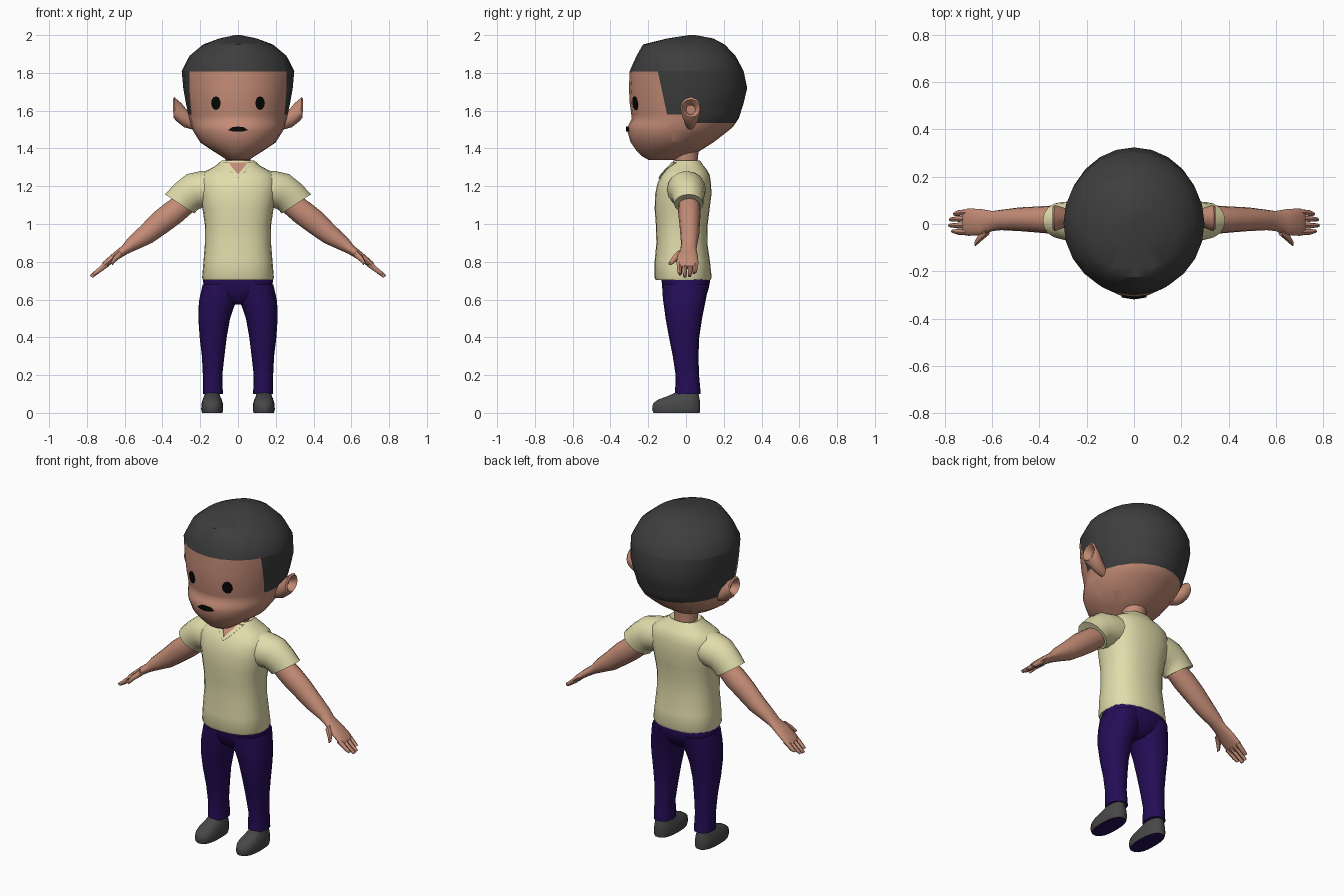
import bpy, bmesh, math
from mathutils import Vector
from mathutils.bvhtree import BVHTree


def material(name, rgb):
    m = bpy.data.materials.new(name)
    m.diffuse_color = (*rgb, 1)
    return m


SKIN = material("skin", (0.56, 0.265, 0.185))
HAIR = material("charcoal_hair", (0.048, 0.048, 0.048))
SHIRT = material("pale_yellow_cloth", (0.76, 0.72, 0.41))
PANTS = material("indigo_cloth", (0.018, 0.004, 0.095))
SHOE = material("grey_shoe", (0.065, 0.065, 0.065))
BLACK = material("black", (0.002, 0.002, 0.002))


def finish(bm, name, mats, angle=45):
    bmesh.ops.recalc_face_normals(bm, faces=bm.faces)
    me = bpy.data.meshes.new(name)
    bm.to_mesh(me)
    for m in mats:
        me.materials.append(m)
    me.shade_smooth()
    me.set_sharp_from_angle(angle=math.radians(angle))
    ob = bpy.data.objects.new(name, me)
    bpy.context.collection.objects.link(ob)
    return ob


def loft(rows, n=20, e=2.0, side=1):
    """Skin a row of oval rings; each row is x0, z0, x1, z1, y0, y1."""
    bm = bmesh.new()
    rings = []
    for x0, z0, x1, z1, y0, y1 in rows:
        ring = []
        for i in range(n):
            t = 2 * math.pi * i / n
            c, s = math.cos(t), math.sin(t)
            c = math.copysign(abs(c) ** (2 / e), c)
            s = math.copysign(abs(s) ** (2 / e), s)
            ring.append(bm.verts.new((side * ((x0 + x1) + c * (x1 - x0)) / 2,
                                      ((y0 + y1) + s * (y1 - y0)) / 2,
                                      ((z0 + z1) + c * (z1 - z0)) / 2)))
        rings.append(ring)
    for a, b in zip(rings, rings[1:]):
        for i in range(n):
            j = (i + 1) % n
            bm.faces.new((a[i], a[j], b[j], b[i]))
    bm.faces.new(rings[0])
    bm.faces.new(rings[-1])
    return bm


def level(rows):
    """Rows z, half width, y0, y1 of a part centred on x = 0."""
    return [(-w, z, w, z, a, b) for z, w, a, b in rows]


def plate(name, tree, outline, mat, lift=0.006):
    """Thin patch laid on the front of a surface; outline is in x, z."""
    bm = bmesh.new()
    cx = sum(p[0] for p in outline) / len(outline)
    cz = sum(p[1] for p in outline) / len(outline)

    def put(x, z):
        hit = tree.ray_cast(Vector((x, -2, z)), Vector((0, 1, 0)))[0]
        return bm.verts.new((x, (hit.y if hit else -0.1) - lift, z))
    mid = put(cx, cz)
    rings = [[put(cx + (x - cx) * f, cz + (z - cz) * f) for x, z in outline]
             for f in (0.5, 1)]
    back = [bm.verts.new(v.co + Vector((0, lift, 0))) for v in rings[1]]
    n = len(outline)
    for i in range(n):
        j = (i + 1) % n
        bm.faces.new((mid, rings[0][i], rings[0][j]))
        bm.faces.new((rings[0][i], rings[1][i], rings[1][j], rings[0][j]))
        bm.faces.new((rings[1][i], back[i], back[j], rings[1][j]))
    # open at the back, so make sure the front faces forward
    ob = finish(bm, name, [mat])
    if ob.data.polygons[0].normal.y > 0:
        ob.data.flip_normals()
    return ob


# Head with hair cut along the hairline
head = loft(level([
    (1.34, 0.06, -0.20, -0.06), (1.36, 0.09, -0.235, 0.0), (1.385, 0.13, -0.26, 0.07),
    (1.432, 0.20, -0.293, 0.145), (1.49, 0.236, -0.31, 0.22), (1.515, 0.246, -0.308, 0.25),
    (1.56, 0.258, -0.287, 0.28), (1.64, 0.276, -0.298, 0.305), (1.72, 0.29, -0.302, 0.324),
    (1.81, 0.298, -0.298, 0.305), (1.89, 0.257, -0.262, 0.262), (1.95, 0.185, -0.228, 0.205),
    (1.982, 0.10, -0.10, 0.145), (2.0, 0.015, 0.015, 0.05)]), n=24)
head_tree = BVHTree.FromBMesh(head)
slant = Vector((0, 0.23, 0.05))
for co, no in (((0, 0, 1.808), (0, 0, 1)), ((0, 0, 1.58), (0, 0, 1)),
               ((0, 0, 1.535), (0, 0, 1)), ((0, 0.03, 0), (0, 1, 0)),
               ((0, -0.15, 1.81), slant)):
    bmesh.ops.bisect_plane(head, geom=head.verts[:] + head.edges[:] + head.faces[:],
                           dist=1e-5, plane_co=co, plane_no=no)
for f in head.faces:
    c = f.calc_center_median()
    behind = (c - Vector((0, -0.15, 1.81))).dot(slant) > 0
    low = 1.58 if c.y < 0.03 else 1.535
    f.material_index = int(c.z > 1.808 or (behind and c.z > low))
finish(head, "head", [SKIN, HAIR])

# Eyes and mouth
for s, tag in ((1, "left"), (-1, "right")):
    plate("eye_" + tag, head_tree,
          [(s * 0.117 + 0.025 * math.cos(k * math.pi / 6),
            1.64 + 0.036 * math.sin(k * math.pi / 6)) for k in range(12)], BLACK)
plate("mouth", head_tree, [(-0.052, 1.497), (-0.03, 1.512), (0, 1.516), (0.03, 1.512),
                           (0.052, 1.497), (0.025, 1.49), (0, 1.489), (-0.025, 1.49)],
      BLACK, 0.009)

# Neck
finish(loft(level([(1.22, 0.07, -0.06, 0.07), (1.32, 0.065, -0.058, 0.06),
                   (1.42, 0.075, -0.08, 0.07)]), n=16), "neck", [SKIN])

# Shirt body
torso = loft(level([
    (0.703, 0.185, -0.16, 0.13), (0.715, 0.19, -0.166, 0.136), (0.80, 0.183, -0.166, 0.127),
    (0.90, 0.175, -0.157, 0.113), (1.0, 0.176, -0.16, 0.115), (1.08, 0.188, -0.166, 0.125),
    (1.16, 0.205, -0.163, 0.135), (1.22, 0.208, -0.15, 0.132), (1.26, 0.195, -0.128, 0.125),
    (1.285, 0.16, -0.108, 0.112), (1.31, 0.115, -0.085, 0.092), (1.335, 0.088, -0.066, 0.075),
    (1.325, 0.07, -0.06, 0.065)]), n=24, e=2.4)
torso_tree = BVHTree.FromBMesh(torso)
finish(torso, "shirt_body", [SHIRT])

# Open V of the collar, with a folded band on each side
plate("collar_opening", torso_tree, [(-0.052, 1.325), (0, 1.325), (0.052, 1.325),
                                     (0.026, 1.293), (0, 1.262), (-0.026, 1.293)], SKIN, 0.005)
for s, tag in ((1, "left"), (-1, "right")):
    plate("collar_band_" + tag, torso_tree,
          [(0, 1.262), (s * 0.026, 1.293), (s * 0.052, 1.327), (s * 0.078, 1.325),
           (s * 0.04, 1.278), (0, 1.242)], SHIRT, 0.009)

# Hips
finish(loft(level([(0.575, 0.03, -0.07, 0.06), (0.60, 0.10, -0.105, 0.095),
                   (0.65, 0.18, -0.122, 0.118), (0.70, 0.185, -0.13, 0.128),
                   (0.75, 0.17, -0.13, 0.11)]), n=20, e=2.5), "hips", [PANTS])

for s, tag in ((1, "left"), (-1, "right")):
    # Ear, a cupped funnel
    finish(loft([(0.24, 1.50, 0.25, 1.58, -0.005, 0.05), (0.285, 1.512, 0.30, 1.64, -0.015, 0.068),
                 (0.33, 1.548, 0.338, 1.672, -0.03, 0.08), (0.342, 1.565, 0.345, 1.66, -0.022, 0.074),
                 (0.325, 1.575, 0.33, 1.645, -0.01, 0.06), (0.30, 1.58, 0.305, 1.63, 0.0, 0.05)],
                n=12, side=s), "ear_" + tag, [SKIN])

    # Sleeve
    finish(loft([(0.13, 1.10, 0.12, 1.285, -0.10, 0.10), (0.185, 1.085, 0.20, 1.28, -0.10, 0.105),
                 (0.208, 1.08, 0.27, 1.264, -0.085, 0.10), (0.222, 1.067, 0.335, 1.212, -0.072, 0.095),
                 (0.231, 1.055, 0.386, 1.157, -0.062, 0.092), (0.25, 1.07, 0.37, 1.148, -0.045, 0.075)],
                n=16, side=s), "sleeve_" + tag, [SHIRT])

    # Arm and palm
    finish(loft([(0.22, 1.08, 0.30, 1.17, -0.04, 0.07), (0.30, 1.01, 0.385, 1.11, -0.042, 0.078),
                 (0.375, 0.955, 0.445, 1.062, -0.036, 0.074), (0.455, 0.90, 0.515, 0.99, -0.03, 0.07),
                 (0.54, 0.862, 0.583, 0.925, -0.026, 0.06), (0.585, 0.842, 0.612, 0.886, -0.03, 0.055),
                 (0.635, 0.812, 0.657, 0.85, -0.048, 0.063), (0.69, 0.775, 0.712, 0.802, -0.05, 0.066),
                 (0.712, 0.762, 0.726, 0.778, -0.046, 0.06)], n=16, side=s),
           "arm_" + tag, [SKIN])

    # Fingers and thumb
    for k, (y, cut) in enumerate(((-0.036, 0.012), (-0.007, 0.0), (0.023, 0.003), (0.05, 0.02))):
        finish(loft([(0.685, 0.775, 0.705, 0.80, y - 0.013, y + 0.013),
                     (0.735, 0.74, 0.752, 0.757, y * 0.93 - 0.012, y * 0.93 + 0.012),
                     (0.77 - cut, 0.715 + cut, 0.786 - cut, 0.727 + cut, y * 0.85 - 0.008, y * 0.85 + 0.008)],
                    n=8, side=s), f"finger_{tag}_{k + 1}", [SKIN])
    finish(loft([(0.61, 0.83, 0.63, 0.862, -0.05, -0.015), (0.645, 0.803, 0.66, 0.83, -0.078, -0.04),
                 (0.665, 0.782, 0.675, 0.797, -0.094, -0.07)], n=8, side=s),
           "thumb_" + tag, [SKIN])

    # Trouser leg
    legs = [(0.68, 0.003, 0.187, -0.127, 0.122), (0.60, 0.003, 0.205, -0.122, 0.105),
            (0.56, 0.022, 0.209, -0.116, 0.097), (0.50, 0.042, 0.21, -0.108, 0.085),
            (0.40, 0.06, 0.203, -0.09, 0.07), (0.30, 0.072, 0.191, -0.07, 0.066),
            (0.20, 0.083, 0.186, -0.055, 0.069), (0.10, 0.08, 0.186, -0.058, 0.078)]
    finish(loft([(a, z, b, z, c, d) for z, a, b, c, d in legs], n=16, e=2.3, side=s),
           "trouser_leg_" + tag, [PANTS])

    # Shoe with a dark sole
    shoes = [(0.0, 0.082, 0.19, -0.174, 0.074), (0.02, 0.078, 0.195, -0.181, 0.077),
             (0.05, 0.08, 0.193, -0.176, 0.076), (0.07, 0.086, 0.187, -0.15, 0.074),
             (0.088, 0.094, 0.18, -0.10, 0.07), (0.11, 0.10, 0.172, -0.05, 0.066)]
    shoe = loft([(a, z, b, z, c, d) for z, a, b, c, d in shoes], n=18, e=2.5, side=s)
    for f in shoe.faces:
        f.material_index = int(f.calc_center_median().z < 0.001)
    finish(shoe, "shoe_" + tag, [SHOE, PANTS])
